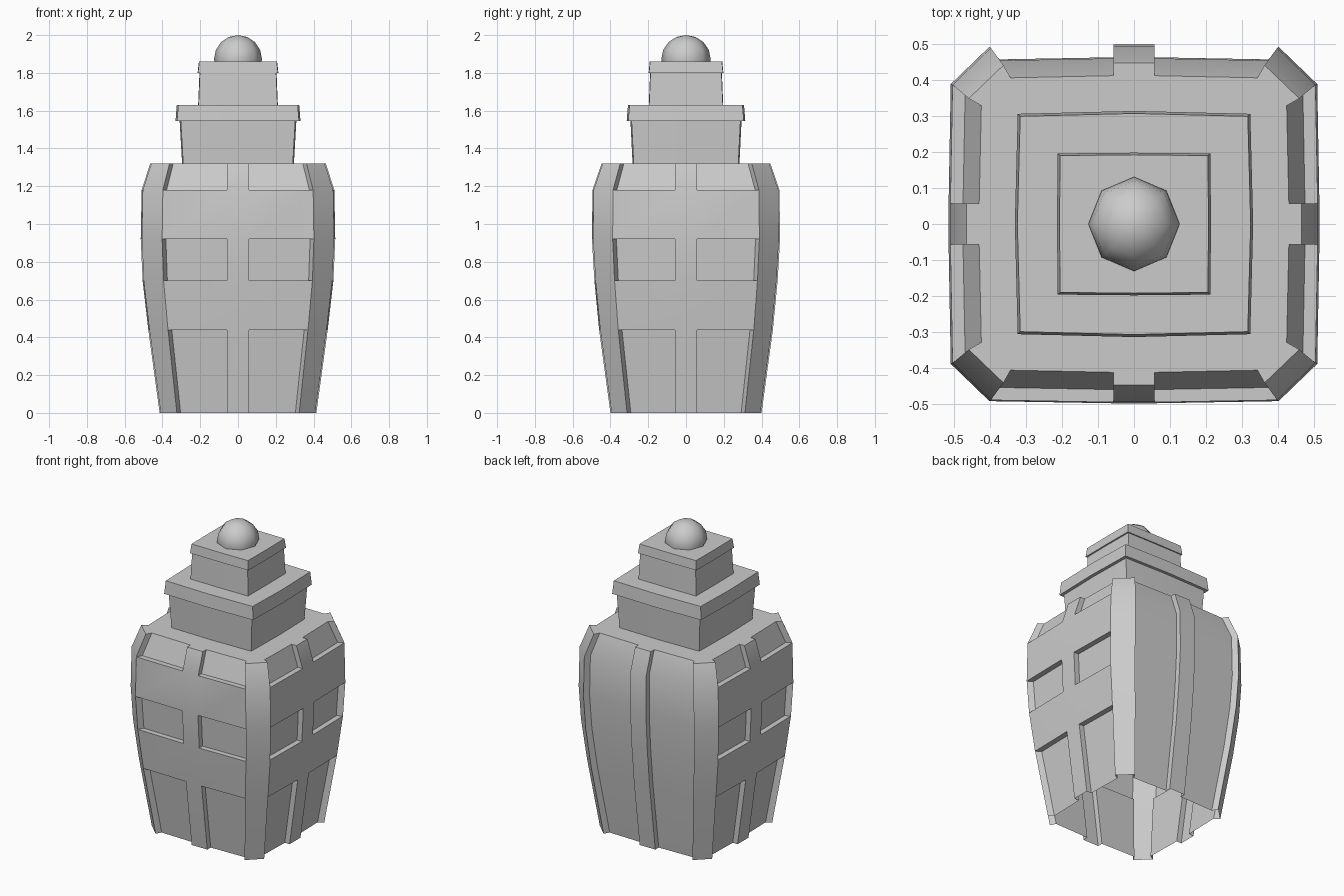
import bpy, bmesh
from mathutils import Vector, Matrix

if "Cube" in bpy.data.objects:
    bpy.data.objects.remove(bpy.data.objects["Cube"])

# Body profile: height, half width x, half width y
PROFILE = [(0, .415, .40), (.44, .475, .46), (.70, .505, .485),
           (.92, .515, .498), (1.18, .51, .495), (1.32, .465, .447)]
TOP = PROFILE[-1][0]
AXES = [((1, 0), (0, -1)), ((0, 1), (1, 0)), ((-1, 0), (0, 1)), ((0, -1), (-1, 0))]
WINDOWS = [1, 0, 1, 0, 1]      # recessed rows on front and sides
GROOVES = [1, 1, 1, 1, 1]      # back is recessed for its whole height


def finish(bm, name, angle):
    bmesh.ops.recalc_face_normals(bm, faces=bm.faces)
    me = bpy.data.meshes.new(name)
    bm.to_mesh(me)
    bm.free()
    ob = bpy.data.objects.new(name, me)
    bpy.context.collection.objects.link(ob)
    bpy.ops.object.select_all(action='DESELECT')
    ob.select_set(True)
    bpy.context.view_layer.objects.active = ob
    bpy.ops.object.shade_smooth_by_angle(angle=angle)
    return ob


def point(side, col, row, deep):
    z, wx, wy = PROFILE[row]
    hu, hn = (wx, wy) if side % 2 == 0 else (wy, wx)
    edge = .78 * hu - .02 * deep
    u = (-edge, -.057, .057, edge)[col]
    n = hn - (.006 if col in (0, 3) else 0) - .035 * deep
    a, b = AXES[side]
    return Vector((a[0] * u + b[0] * n, a[1] * u + b[1] * n, z))


bm = bmesh.new()


def quad(*pts):
    return bm.faces.new([bm.verts.new(p) for p in pts])


# Walls: chamfered corners, centre posts and recessed panels
for s in range(4):
    rows = GROOVES if s == 2 else WINDOWS
    for r, deep in enumerate(rows):
        n = (s + 1) % 4
        quad(point(s, 3, r, 0), point(n, 0, r, 0), point(n, 0, r + 1, 0), point(s, 3, r + 1, 0))
        quad(point(s, 1, r, 0), point(s, 2, r, 0), point(s, 2, r + 1, 0), point(s, 1, r + 1, 0))
        for c in (0, 2):
            quad(point(s, c, r, deep), point(s, c + 1, r, deep),
                 point(s, c + 1, r + 1, deep), point(s, c, r + 1, deep))
            # ledges between rows
            if r and rows[r - 1] != deep:
                quad(point(s, c, r, 0), point(s, c + 1, r, 0),
                     point(s, c + 1, r, 1), point(s, c, r, 1))
        # side walls of the recesses
        if deep:
            for c in range(4):
                quad(point(s, c, r, 0), point(s, c, r, 1),
                     point(s, c, r + 1, 1), point(s, c, r + 1, 0))

# Stepped upper tiers: height, half x, half y, bulge of side centres
TIERS = [(TOP, .29, .277, .006), (1.545, .303, .288, .006), (1.545, .323, .306, .008),
         (1.63, .316, .299, .008), (1.63, .209, .195, .002), (1.80, .202, .188, .002),
         (1.80, .212, .196, .002), (1.86, .205, .19, .002)]
rings = []
for z, x, y, b in TIERS:
    rings.append([Vector(p) for p in ((-x, -y, z), (0, -y - b, z), (x, -y, z), (x + b, 0, z),
                                      (x, y, z), (0, y + b, z), (-x, y, z), (-x - b, 0, z))])
for lo, hi in zip(rings, rings[1:]):
    for i in range(8):
        j = (i + 1) % 8
        quad(lo[i], lo[j], hi[j], hi[i])
quad(*rings[-1])
bmesh.ops.remove_doubles(bm, verts=bm.verts, dist=1e-4)

# Flat shoulder between the notched rim and the first tier
rim = [e for e in bm.edges if e.is_boundary and all(abs(v.co.z - TOP) < 1e-4 for v in e.verts)]
bmesh.ops.triangle_fill(bm, use_beauty=True, use_dissolve=False, edges=rim, normal=(0, 0, 1))
finish(bm, "tower_body", .5)

# Low-poly dome on top
bm = bmesh.new()
bmesh.ops.create_uvsphere(bm, u_segments=8, v_segments=8, radius=.127,
                          matrix=Matrix.Translation((0, 0, 1.873)) @ Matrix.Diagonal((1, 1.03, 1, 1)))
bmesh.ops.delete(bm, geom=[v for v in bm.verts if v.co.z < 1.8], context='VERTS')
finish(bm, "dome", 1.0)
